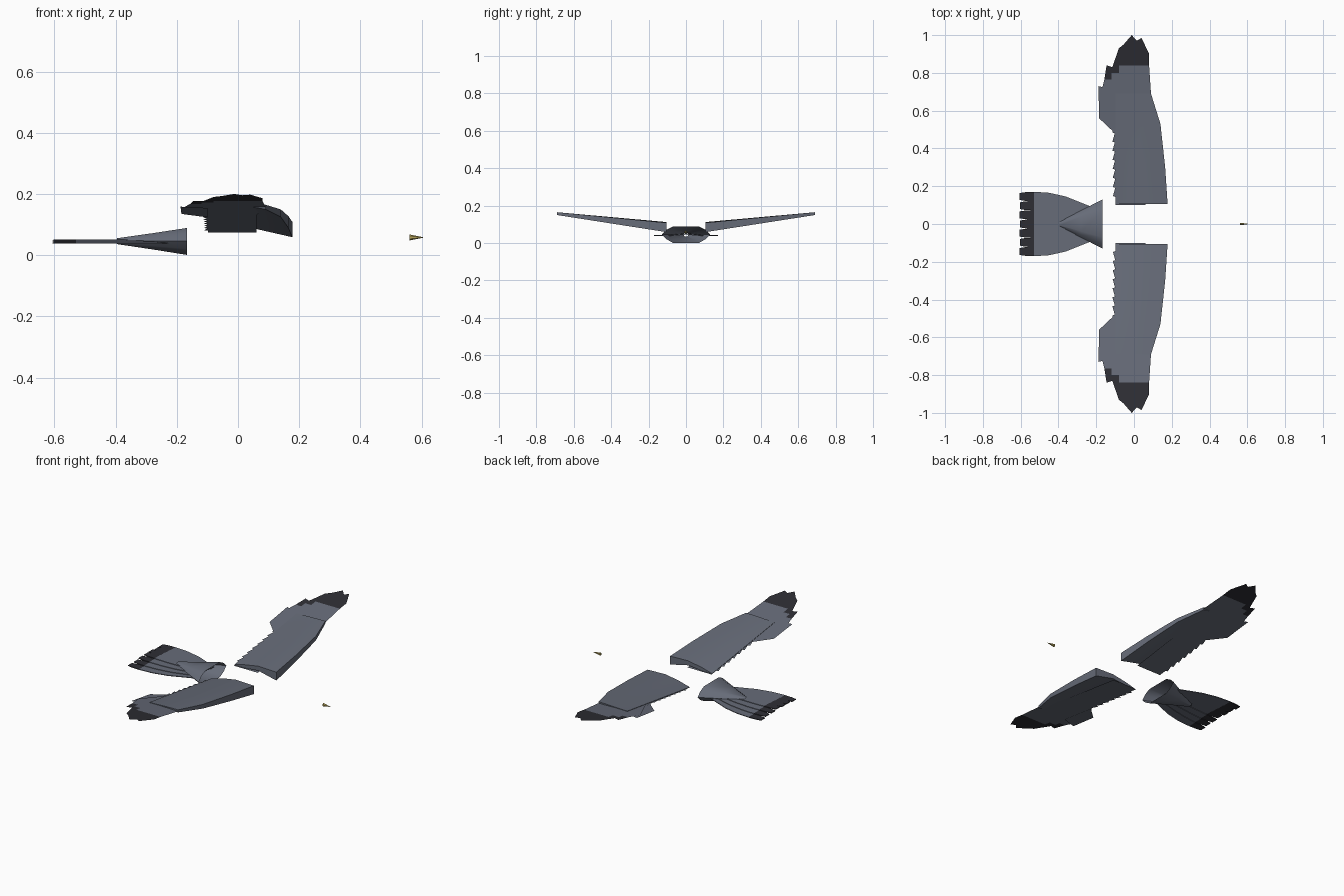
import bpy
import bmesh
from mathutils import Vector

if "Cube" in bpy.data.objects:
    bpy.data.objects.remove(bpy.data.objects["Cube"])


def material(name, rgb):
    m = bpy.data.materials.new(name)
    m.use_nodes = True
    m.diffuse_color = (*rgb, 1)
    m.node_tree.nodes["Principled BSDF"].inputs["Base Color"].default_value = (*rgb, 1)
    return m


GREY = material("slate_grey", (0.135, 0.15, 0.19))
DARK = material("charcoal", (0.027, 0.027, 0.034))
YELLOW = material("beak_yellow", (0.45, 0.36, 0.10))


def finish(name, bm, mat, smooth=False):
    mesh = bpy.data.meshes.new(name)
    bm.to_mesh(mesh)
    bm.free()
    mesh.materials.append(mat)
    ob = bpy.data.objects.new(name, mesh)
    bpy.context.collection.objects.link(ob)
    if smooth:
        bpy.ops.object.select_all(action="DESELECT")
        ob.select_set(True)
        bpy.context.view_layer.objects.active = ob
        bpy.ops.object.shade_smooth_by_angle(angle=0.6)
    return ob


def sheet(name, points, mat, height):
    """Single upward-facing sheet; height gives z for each (x, y)."""
    bm = bmesh.new()
    face = bm.faces.new([bm.verts.new((x, y, height(x, y))) for x, y in points])
    face.normal_update()
    if face.normal.z < 0:
        face.normal_flip()
    bmesh.ops.triangulate(bm, faces=[face])
    return finish(name, bm, mat)


def loft(name, rings, mat, caps=True, smooth=True):
    bm = bmesh.new()
    rows = [[bm.verts.new(p) for p in ring] for ring in rings]
    n = len(rows[0])
    for a, b in zip(rows, rows[1:]):
        for i in range(n):
            j = (i + 1) % n
            bm.faces.new((a[i], a[j], b[j], b[i]))
    if caps:
        bm.faces.new(rows[0])
        bm.faces.new(rows[-1])
    bmesh.ops.recalc_face_normals(bm, faces=bm.faces[:])
    return finish(name, bm, mat, smooth)


# Wings: feathers lie on a plane rising outwards
def feather_z(y):
    return 0.075 + 0.139 * (abs(y) - 0.1)


def wing_section(y, lead, side):
    t = (y - 0.1) / 0.59
    h = feather_z(y)
    top = 0.108 + 0.057 * t
    bottom = 0.058 + 0.092 * t
    under = h + 0.01 * (1 - t)
    step = 0.06 - 0.01 * t
    profile = [(-0.098, h + 0.003), (-0.03, h + 0.65 * (top - h)),
               (step, top + 0.004 * (1 - t)), (lead, top), (lead, bottom),
               (step, under), (-0.03, h + 0.002), (-0.098, h + 0.001)]
    return [(x, side * y, z) for x, z in profile]


teeth = []
for i in range(8, 0, -1):
    y = 0.1 + i * 0.048
    teeth += [(-0.111 - i * 0.0005, y), (-0.098 - i * 0.0005, y - 0.004)]

grey_outline = [(0.06, 0.1), (0.06, 0.5), (0.09, 0.69), (0.08, 0.84),
                (-0.08, 0.84), (-0.08, 0.8), (-0.12, 0.8), (-0.12, 0.765),
                (-0.157, 0.765), (-0.178, 0.68), (-0.11, 0.54)] + teeth + [(-0.098, 0.1)]
tip_outline = [(0.08, 0.84), (0.08, 0.9), (0.04, 0.985), (0.015, 0.97),
               (-0.012, 1.0), (-0.055, 0.95), (-0.08, 0.93), (-0.115, 0.83),
               (-0.145, 0.84), (-0.157, 0.765), (-0.12, 0.765), (-0.12, 0.8),
               (-0.08, 0.8), (-0.08, 0.84)]
rear_outline = [(-0.1, 0.48), (-0.185, 0.56), (-0.188, 0.73), (-0.17, 0.725),
                (-0.1, 0.7)]

for side, label in ((1, "far"), (-1, "near")):
    def flip(points):
        return [(x, side * y) for x, y in points]

    sections = [wing_section(y, lead, side) for y, lead in
                ((0.105, 0.178), (0.3, 0.165), (0.53, 0.14), (0.69, 0.09))]
    loft(label + "_wing_body", sections, GREY)
    sheet(label + "_wing_feathers", flip(grey_outline), GREY, lambda x, y: feather_z(y))
    sheet(label + "_wing_tip", flip(tip_outline), DARK, lambda x, y: feather_z(y))
    sheet(label + "_rear_feathers", flip(rear_outline), GREY,
          lambda x, y: feather_z(y) - 0.004)

# Rump: open shell narrowing into the tail
half = [(0.13, 0.045), (0.105, 0.07), (0.07, 0.088), (-0.07, 0.088),
        (-0.105, 0.07), (-0.13, 0.045), (-0.105, 0.02), (-0.07, 0.0),
        (0.07, 0.0), (0.105, 0.02)]
rump_rings = []
for x, wide, tall in ((-0.167, 1, 1), (-0.28, 0.55, 0.6), (-0.395, 0.1, 0.22)):
    rump_rings.append([(x, y * wide, 0.046 + (z - 0.045) * tall) for y, z in half])
loft("rump", rump_rings, GREY, caps=False)

# Tail: overlapping fanned feathers with dark square ends
COUNT = 7
for i in range(COUNT):
    k = i - (COUNT - 1) / 2
    z = 0.051 - 0.003 * abs(k)
    centre = k * 0.0485

    def strip(stations):
        rings = []
        for x, spread, w in stations:
            c = centre * spread
            rings.append([(x, c - w, z), (x, c + w, z),
                          (x, c + w, z - 0.004), (x, c - w, z - 0.004)])
        return rings

    loft(f"tail_feather_{i + 1}", strip([(-0.22, 0.5, 0.016), (-0.36, 0.82, 0.026),
         (-0.45, 0.95, 0.027), (-0.53, 1, 0.025)]), GREY, smooth=False)
    end = -0.607 + 0.004 * (i % 2)
    loft(f"tail_tip_{i + 1}", strip([(-0.53, 1, 0.025), (-0.575, 1, 0.023),
         (end, 1, 0.018)]), DARK, smooth=False)

# Beak: small faceted cone
bm = bmesh.new()
bmesh.ops.create_cone(bm, cap_ends=True, segments=6, radius1=0.01, radius2=0.001, depth=0.045)
for v in bm.verts:
    v.co = Vector((0.5825 + v.co.z, v.co.x * 0.8, 0.058 + v.co.y))
finish("beak", bm, YELLOW)
